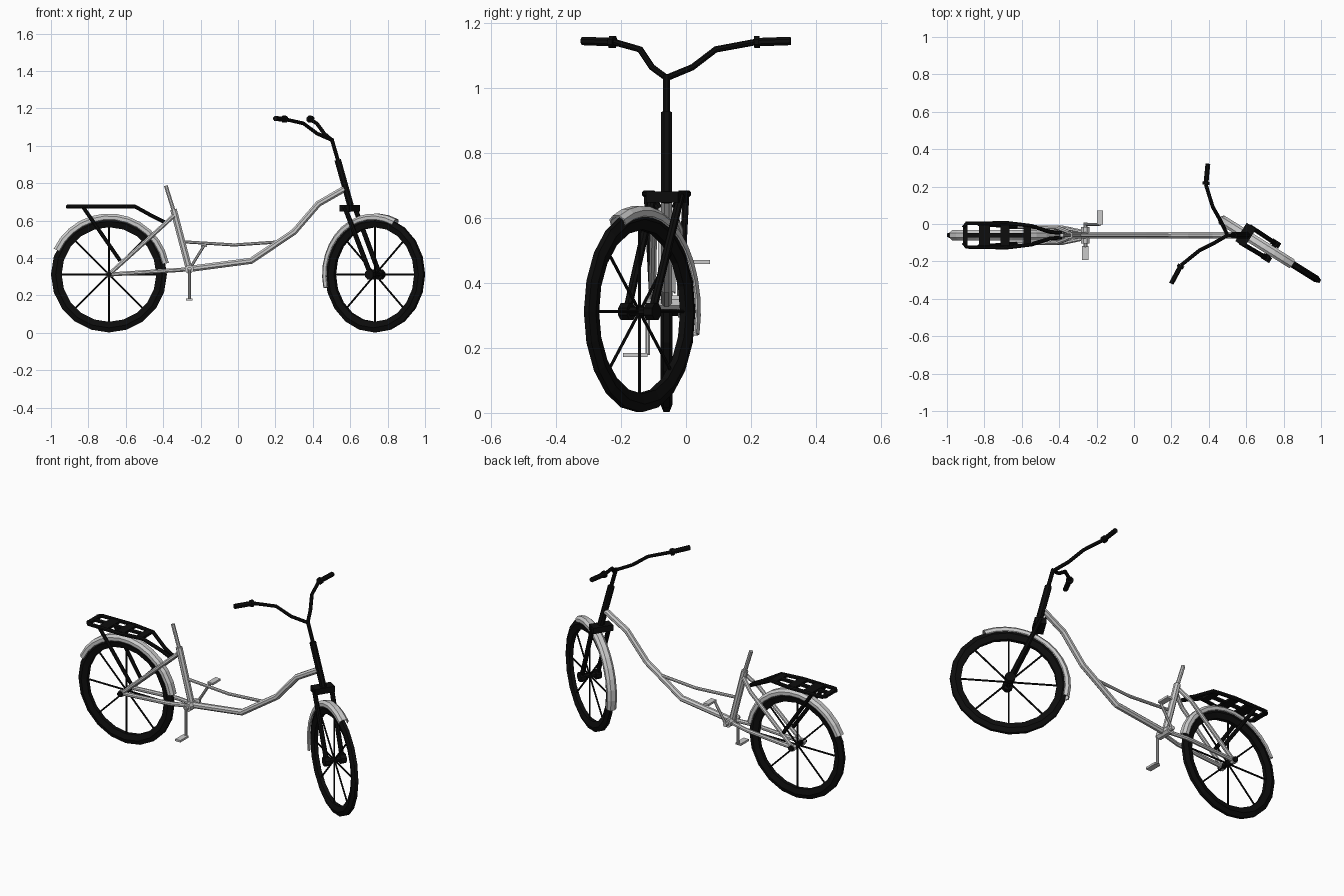
import bpy, bmesh, math
from mathutils import Matrix, Vector

cube = bpy.data.objects.get("Cube")
if cube:
    bpy.data.objects.remove(cube, do_unlink=True)


def material(name, value):
    m = bpy.data.materials.new(name)
    m.use_nodes = True
    colour = (value, value, value, 1)
    m.diffuse_color = colour
    m.node_tree.nodes["Principled BSDF"].inputs["Base Color"].default_value = colour
    return m


black = material("black", 0.004)
silver = material("light_grey", 0.6)
MID = -0.06          # centre plane of the frame
IDENT = Matrix.Identity(4)


def finish(name, bm, mat, matrix=IDENT):
    bmesh.ops.recalc_face_normals(bm, faces=bm.faces)
    mesh = bpy.data.meshes.new(name)
    bm.to_mesh(mesh)
    bm.free()
    mesh.materials.append(mat)
    obj = bpy.data.objects.new(name, mesh)
    obj.matrix_world = matrix
    bpy.context.collection.objects.link(obj)
    return obj


def tube(name, points, radius, mat, matrix=IDENT, sides=8):
    """Sweep a polygon along a path, mitred at the bends."""
    pts = [Vector(p) for p in points]
    bm = bmesh.new()
    rows, last = [], len(pts) - 1
    ref = (pts[-1] - pts[0]).normalized()
    up = Vector((0, 1, 0)) if abs(ref.y) < 0.8 else Vector((0, 0, 1))
    for i, p in enumerate(pts):
        d = Vector()
        if i > 0:
            d += (p - pts[i - 1]).normalized()
        if i < last:
            d += (pts[i + 1] - p).normalized()
        u = d.cross(up).normalized()
        v = u.cross(d).normalized()
        angles = [2 * math.pi * (k + 0.5) / sides for k in range(sides)]
        rows.append([bm.verts.new(p + radius * (u * math.cos(a) + v * math.sin(a)))
                     for a in angles])
    for a, b in zip(rows, rows[1:]):
        for k in range(sides):
            j = (k + 1) % sides
            bm.faces.new((a[k], a[j], b[j], b[k]))
    bm.faces.new(rows[0])
    bm.faces.new(rows[-1])
    return finish(name, bm, mat, matrix)


def box(name, centre, size, mat, matrix=IDENT):
    bm = bmesh.new()
    bmesh.ops.create_cube(bm, size=1, matrix=Matrix.Translation(centre) @ Matrix.Diagonal((*size, 1)))
    return finish(name, bm, mat, matrix)


def ring(name, profile, start, end, steps, mat, matrix):
    """Turn a closed (radius, y) profile around the wheel axle."""
    bm = bmesh.new()
    full = end - start >= 360
    rows = []
    for i in range(steps if full else steps + 1):
        a = math.radians(start + (end - start) * i / steps)
        rows.append([bm.verts.new((r * math.cos(a), y, r * math.sin(a))) for r, y in profile])
    n = len(profile)
    for a, b in zip(rows, rows[1:] + (rows[:1] if full else [])):
        for k in range(n):
            j = (k + 1) % n
            bm.faces.new((a[k], a[j], b[j], b[k]))
    if not full:
        bm.faces.new(rows[0])
        bm.faces.new(rows[-1])
    return finish(name, bm, mat, matrix)


# Wheels with spokes, hub and mudguard
TYRE = [(0.31, -0.009), (0.31, 0.009), (0.285, 0.019), (0.253, 0.011), (0.253, -0.011), (0.285, -0.019)]
OUTER = [(0.295, -0.027), (0.313, -0.027), (0.326, -0.013)]
INNER = [(r - 0.004, y * 0.85) for r, y in OUTER]


def mirrored(half):
    return half + [(r, -y) for r, y in reversed(half)]


GUARD = mirrored(OUTER) + mirrored(INNER)[::-1]


def wheel(label, matrix, start, end, hub):
    ring(label + "_tyre", TYRE, 0, 360, 20, black, matrix)
    for i in range(4):
        a = math.pi * i / 4
        tip = Vector((math.cos(a), 0, math.sin(a))) * 0.26
        tube(f"{label}_spokes_{i + 1}", [-tip, tip], 0.005, black, matrix, 6)
    tube(label + "_hub", [(0, -hub, 0), (0, hub, 0)], 0.015, black, matrix)
    ring(label + "_mudguard", GUARD, start, end, 12, silver, matrix)


rear = Matrix.Translation((-0.69, MID, 0.312))
front = Matrix.Translation((0.733, -0.143, 0.312)) @ Matrix.Rotation(math.radians(-32), 4, "Z")
wheel("rear", rear, 11, 155, 0.05)
wheel("front", front, 65, 193, 0.06)

# Fork, in the turned frame of the front wheel
box("fork_crown", (-0.16, 0, 0.353), (0.06, 0.115, 0.035), black, front)
for side, s in (("left", 1), ("right", -1)):
    tube(f"{side}_fork_leg", [(-0.16, s * 0.05, 0.36), (0, s * 0.046, 0)], 0.013, black, front)
    tube(f"{side}_axle_nut", [(0, s * 0.03, 0), (0, s * 0.062, 0)], 0.028, black, front)

# Steering column and handlebar
tube("steering_tube", [(0.61, MID, 0.65), (0.533, MID, 0.925)], 0.019, black)
tube("steering_stem", [(0.535, MID, 0.92), (0.5, MID, 1.04)], 0.011, black)
bars = Matrix.Translation((0.5, MID, 0)) @ Matrix.Rotation(math.radians(-17), 4, "Z")
for side, s in (("left", 1), ("right", -1)):
    bend = [(0, 0, 1.032), (-0.06, s * 0.065, 1.065), (-0.12, s * 0.122, 1.12), (-0.19, s * 0.225, 1.142)]
    grip = Vector((-0.212, s * 0.335, 1.146))
    root = Vector(bend[-1])
    tube(f"{side}_handlebar", bend, 0.01, black)
    bpy.context.collection.objects[f"{side}_handlebar"].matrix_world = bars
    tube(f"{side}_grip", [root, grip], 0.014, black, bars)
    tube(f"{side}_grip_collar", [root, root.lerp(grip, 0.14)], 0.02, black, bars)

# Frame
tube("main_tube", [(0.573, MID, 0.772), (0.43, MID, 0.69), (0.3, MID, 0.54),
                   (0.07, MID, 0.385), (-0.26, MID, 0.342)], 0.018, silver)
tube("upper_tube", [(-0.295, MID, 0.487), (-0.02, MID, 0.47), (0.2, MID, 0.485)], 0.009, silver)
tube("seat_tube", [(-0.257, MID, 0.325), (-0.345, MID, 0.66)], 0.019, silver)
tube("seat_post", [(-0.343, MID, 0.65), (-0.386, MID, 0.787)], 0.011, silver)
for side, s in (("left", 1), ("right", -1)):
    tube(f"{side}_chain_stay", [(-0.26, MID + s * 0.015, 0.34), (-0.38, MID + s * 0.04, 0.332),
                                (-0.69, MID + s * 0.045, 0.312)], 0.012, silver)
    tube(f"{side}_seat_stay", [(-0.345, MID + s * 0.015, 0.625), (-0.41, MID + s * 0.04, 0.565),
                               (-0.69, MID + s * 0.045, 0.312)], 0.012, silver)
    tube(f"{side}_dropout", [(-0.69, MID + s * 0.036, 0.312), (-0.69, MID + s * 0.055, 0.312)], 0.02, silver)
    tube(f"{side}_axle_end", [(-0.69, MID + s * 0.05, 0.312), (-0.69, MID + s * 0.066, 0.312)], 0.016, black)

# Cranks and pedals
tube("bottom_bracket", [(-0.26, MID - 0.045, 0.34), (-0.26, MID + 0.045, 0.34)], 0.024, silver)
tube("crank_axle", [(-0.26, MID - 0.062, 0.34), (-0.26, MID + 0.068, 0.34)], 0.012, silver)
for side, s, x, z in (("left", 1, -0.182, 0.465), ("right", -1, -0.26, 0.178)):
    y = MID + s * 0.058
    tube(f"{side}_crank", [(-0.26, y, 0.34), (x, y, z)], 0.008, silver)
    box(f"{side}_pedal", (x, y + s * 0.038, z), (0.034, 0.075, 0.012), silver)

# Luggage carrier
TOP = 0.675
for side, s in (("left", 1), ("right", -1)):
    tube(f"{side}_carrier_rail", [(-0.912, MID + s * 0.04, TOP), (-0.895, MID + s * 0.063, TOP),
                                  (-0.68, MID + s * 0.066, TOP), (-0.55, MID + s * 0.05, TOP),
                                  (-0.45, MID + s * 0.018, 0.62), (-0.39, MID + s * 0.012, 0.59)],
         0.011, black)
    tube(f"{side}_carrier_strut", [(-0.83, MID + s * 0.06, TOP), (-0.63, MID + s * 0.045, 0.385)], 0.011, black)
for i, (x, depth) in enumerate(((-0.903, 0.025), (-0.8, 0.06), (-0.69, 0.05), (-0.57, 0.04))):
    box(f"carrier_slat_{i + 1}", (x, MID, TOP), (depth, 0.11, 0.014), black)
box("carrier_spine", (-0.735, MID, TOP), (0.33, 0.022, 0.012), black)
